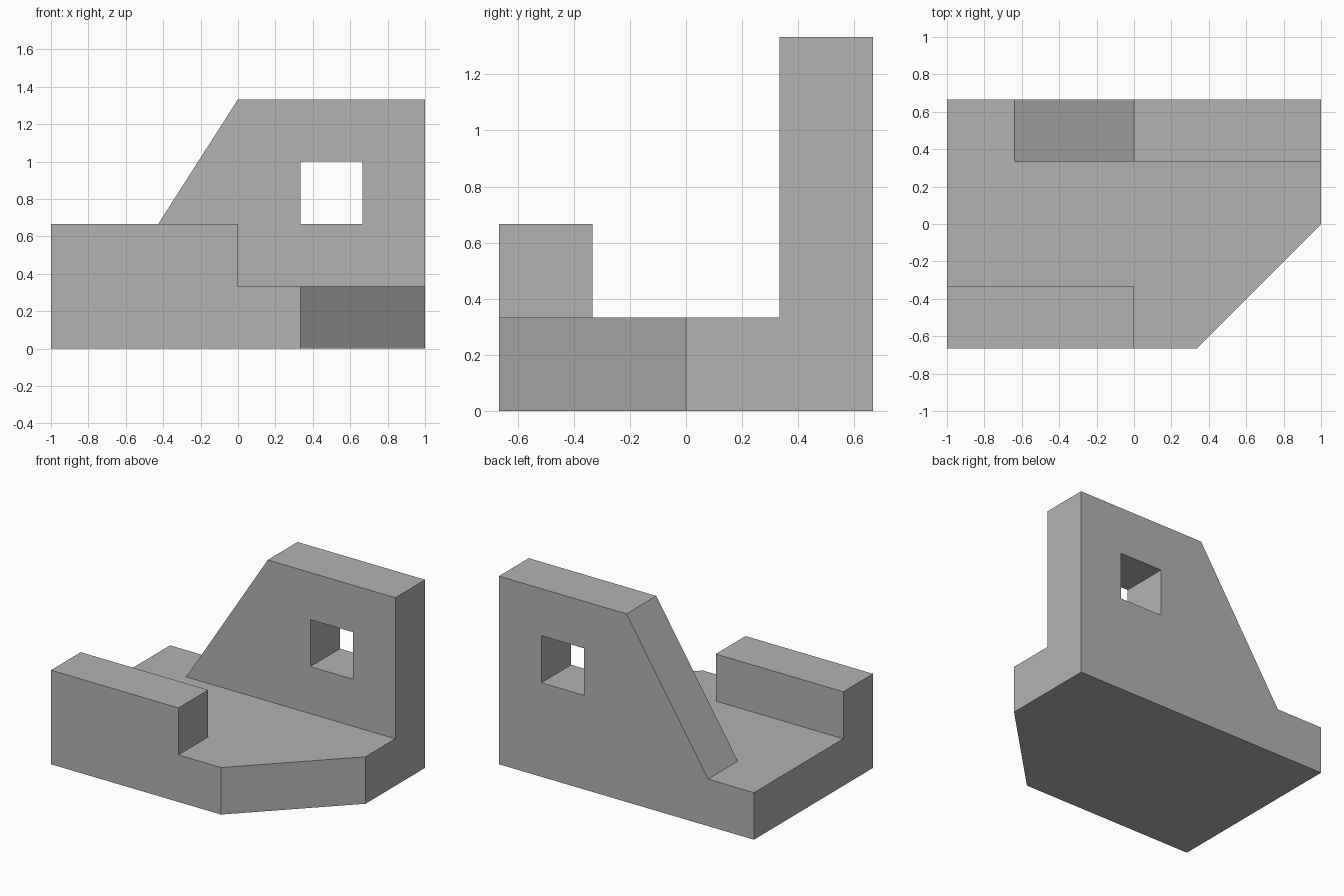
import bpy
import bmesh
import math
from mathutils import Vector

cube = bpy.data.objects.get("Cube")
if cube:
    bpy.data.objects.remove(cube, do_unlink=True)

U = 1 / 3  # modelling unit: the block is 6 x 4 x 4 units

grey = bpy.data.materials.new("plain_grey")
grey.use_nodes = True
colour = (0.45, 0.45, 0.45, 1)
grey.diffuse_color = colour
grey.node_tree.nodes["Principled BSDF"].inputs["Base Color"].default_value = colour


def prism(name, outline, direction):
    """Extrude a planar outline, given in units, along a direction."""
    bm = bmesh.new()
    face = bm.faces.new([bm.verts.new(Vector(p) * U) for p in outline])
    moved = bmesh.ops.extrude_face_region(bm, geom=[face])["geom"]
    verts = [v for v in moved if isinstance(v, bmesh.types.BMVert)]
    bmesh.ops.translate(bm, verts=verts, vec=Vector(direction) * U)
    bmesh.ops.recalc_face_normals(bm, faces=bm.faces)
    mesh = bpy.data.meshes.new(name)
    bm.to_mesh(mesh)
    bm.free()
    mesh.materials.append(grey)
    obj = bpy.data.objects.new(name, mesh)
    bpy.context.collection.objects.link(obj)
    return obj


def combine(target, tool, operation):
    """Apply a boolean and remove the tool object."""
    mod = target.modifiers.new(operation.lower(), "BOOLEAN")
    mod.object, mod.operation, mod.solver = tool, operation, "EXACT"
    bpy.context.view_layer.objects.active = target
    bpy.ops.object.modifier_apply(modifier=mod.name)
    bpy.data.objects.remove(tool, do_unlink=True)


# Base slab with its front left corner cut off
bracket = prism("bracket_block",
                [(-3, -2, 0), (1, -2, 0), (3, 0, 0), (3, 2, 0), (-3, 2, 0)],
                (0, 0, 1))

# Low front rail
rail = prism("front_rail",
             [(-3, -2, 0), (0, -2, 0), (0, -2, 2), (-3, -2, 2)], (0, 1, 0))

# Tall back wall with one sloping end
wall = prism("back_wall",
             [(-1.92, 1, 1), (-1.92, 1, 0), (3, 1, 0), (3, 1, 4), (0, 1, 4)],
             (0, 1, 0))

# Square window through the wall
window = prism("window_cutter",
               [(1, 0, 2), (2, 0, 2), (2, 0, 3), (1, 0, 3)], (0, 3, 0))
window.hide_render = True

combine(wall, window, "DIFFERENCE")
combine(bracket, rail, "UNION")
combine(bracket, wall, "UNION")

# Merge leftover seams on flat faces
bm = bmesh.new()
bm.from_mesh(bracket.data)
bmesh.ops.remove_doubles(bm, verts=bm.verts, dist=0.0005)
bmesh.ops.dissolve_limit(bm, angle_limit=math.radians(1),
                         verts=bm.verts, edges=bm.edges)
bm.to_mesh(bracket.data)
bm.free()
